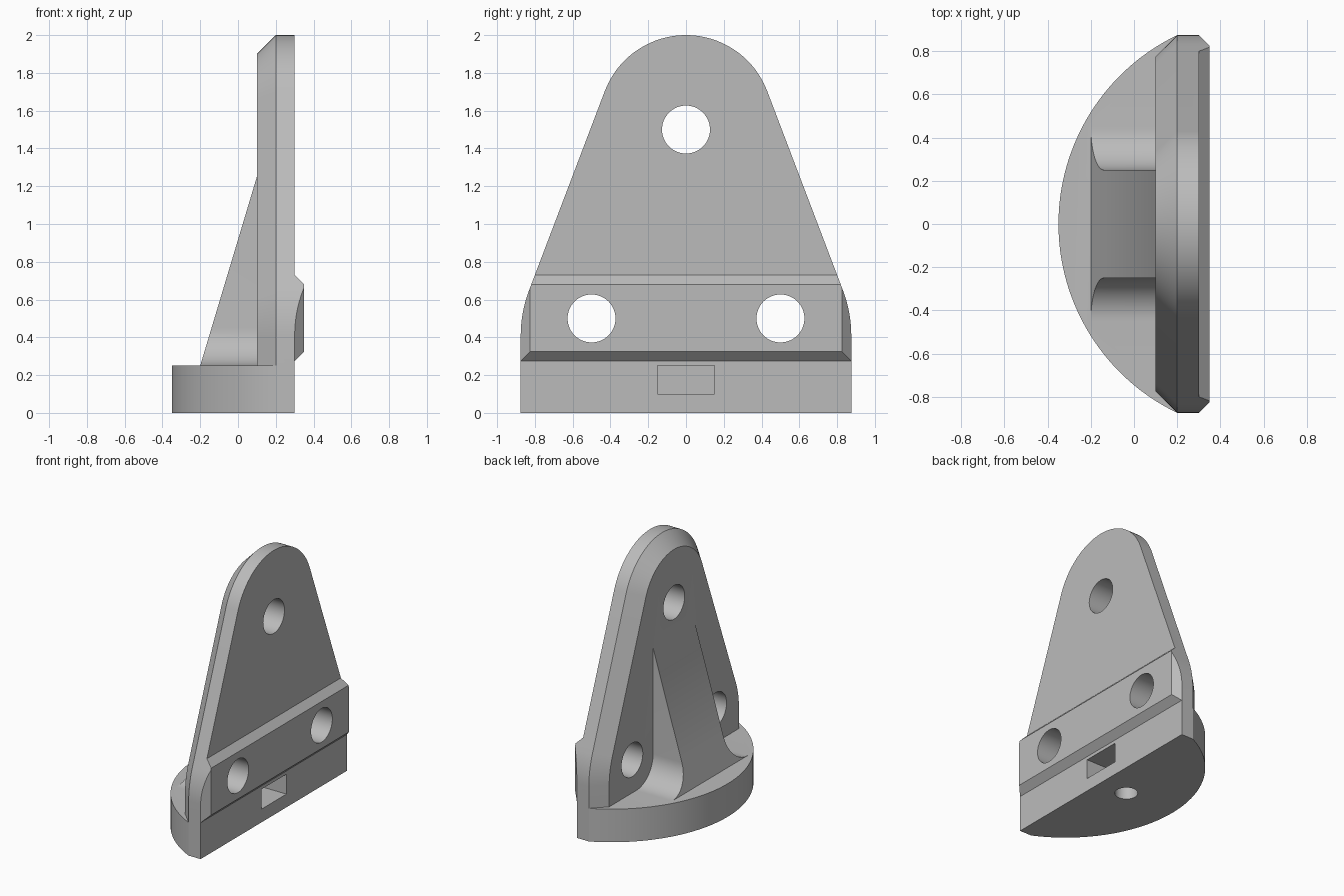
import bpy, bmesh
from math import cos, sin, pi, acos, atan2, hypot, sqrt

if "Cube" in bpy.data.objects:
    bpy.data.objects.remove(bpy.data.objects["Cube"], do_unlink=True)

grey = bpy.data.materials.new("light grey")
grey.use_nodes = True
COLOUR = (0.5, 0.5, 0.5, 1)
grey.diffuse_color = COLOUR
grey.node_tree.nodes["Principled BSDF"].inputs["Base Color"].default_value = COLOUR


def loft(name, loops):
    """Closed solid through matching loops of points."""
    bm = bmesh.new()
    rings = [[bm.verts.new(p) for p in loop] for loop in loops]
    n = len(rings[0])
    for a, b in zip(rings, rings[1:]):
        for i in range(n):
            j = (i + 1) % n
            bm.faces.new((a[i], a[j], b[j], b[i]))
    bm.faces.new(rings[0])
    bm.faces.new(rings[-1])
    bmesh.ops.recalc_face_normals(bm, faces=bm.faces[:])
    mesh = bpy.data.meshes.new(name)
    bm.to_mesh(mesh)
    bm.free()
    mesh.materials.append(grey)
    ob = bpy.data.objects.new(name, mesh)
    bpy.context.collection.objects.link(ob)
    return ob


def combine(target, other, operation):
    """Apply a boolean and remove the tool object."""
    mod = target.modifiers.new("boolean", 'BOOLEAN')
    mod.object, mod.operation, mod.solver = other, operation, 'EXACT'
    bpy.context.view_layer.objects.active = target
    bpy.ops.object.modifier_apply(modifier=mod.name)
    bpy.data.objects.remove(other, do_unlink=True)


def arc(cx, cy, r, a0, a1, n):
    return [(cx + r * cos(a0 + (a1 - a0) * i / n),
             cy + r * sin(a0 + (a1 - a0) * i / n)) for i in range(n + 1)]


def at_x(points, x):
    return [(x, y, z) for y, z in points]


def at_z(points, z):
    return [(x, y, z) for x, y in points]


def rectangle(y, z0, z1):
    return [(-y, z0), (y, z0), (y, z1), (-y, z1)]


def mirrored(half):
    return half + [(-y, z) for y, z in reversed(half)]


# Plate outline: round top, tapering sides, gently rounded shoulders
HALF, TOP_R, TOP_Z, SIDE_R, SIDE_Z = 0.875, 0.46, 1.54, 0.67, 0.41
dy, dz = HALF - SIDE_R, TOP_Z - SIDE_Z
tangent = acos((TOP_R - SIDE_R) / hypot(dy, dz)) - atan2(dz, dy)


def outline(inset, bottom=0.1):
    half = [(HALF - inset, bottom)]
    half += arc(dy, SIDE_Z, SIDE_R - inset, 0, tangent, 12)
    half += arc(0, TOP_Z, TOP_R - inset, tangent, pi / 2 - 0.02, 24)
    return mirrored(half)


# Upright plate with a broad chamfer on its rear rim
bracket = loft("mounting_bracket",
               [at_x(outline(0.1), 0.1), at_x(outline(0), 0.2), at_x(outline(0), 0.3)])

# Base: circular segment with a straight front edge
RADIUS = (0.55 ** 2 + HALF ** 2) / (2 * 0.55)
sweep = atan2(HALF, RADIUS - 0.55)
base_points = [(0.3, HALF)] + arc(RADIUS - 0.35, 0, RADIUS, pi - sweep, pi + sweep, 64) + [(0.3, -HALF)]
base = loft("base", [at_z(base_points, 0), at_z(base_points, 0.25)])
combine(bracket, base, 'UNION')

# Sloping gusset with filleted foot
section = mirrored([(0.45, 0.2)] + arc(0.45, 0.45, 0.2, 1.5 * pi, pi, 16) + [(0.25, 1.3)])
gusset = loft("gusset", [[(-0.2 + 0.3 * (z - 0.25), y, z) for y, z in section],
                         at_x(section, 0.15)])
combine(bracket, gusset, 'UNION')

# Raised bevelled strip, trimmed to the plate outline
strip = loft("raised_strip", [at_x(rectangle(HALF, 0.275, 0.73), 0.25),
                              at_x(rectangle(HALF, 0.275, 0.73), 0.3),
                              at_x(rectangle(HALF - 0.05, 0.325, 0.68), 0.35)])
trim = loft("strip_trim", [at_x(outline(0), 0.2), at_x(outline(0), 0.4)])
combine(strip, trim, 'INTERSECT')
combine(bracket, strip, 'UNION')

# Bolt holes through the plate
for y, z in ((0, 1.5), (-0.5, 0.5), (0.5, 0.5)):
    circle = arc(y, z, 0.127, 0, 2 * pi, 48)[:-1]
    combine(bracket, loft("bolt_hole", [at_x(circle, -0.5), at_x(circle, 0.5)]), 'DIFFERENCE')

# Nut pocket in the base front and screw hole from below
slot = rectangle(0.15, 0.1, 0.25)
combine(bracket, loft("nut_pocket", [at_x(slot, -0.08), at_x(slot, 0.5)]), 'DIFFERENCE')
screw = arc(0.07, 0, 0.08, 0, 2 * pi, 40)[:-1]
combine(bracket, loft("screw_hole", [at_z(screw, -0.1), at_z(screw, 0.2)]), 'DIFFERENCE')

# Smooth curves, sharp edges
bpy.ops.object.select_all(action='DESELECT')
bracket.select_set(True)
bpy.context.view_layer.objects.active = bracket
bpy.ops.object.shade_smooth_by_angle(angle=0.4)
